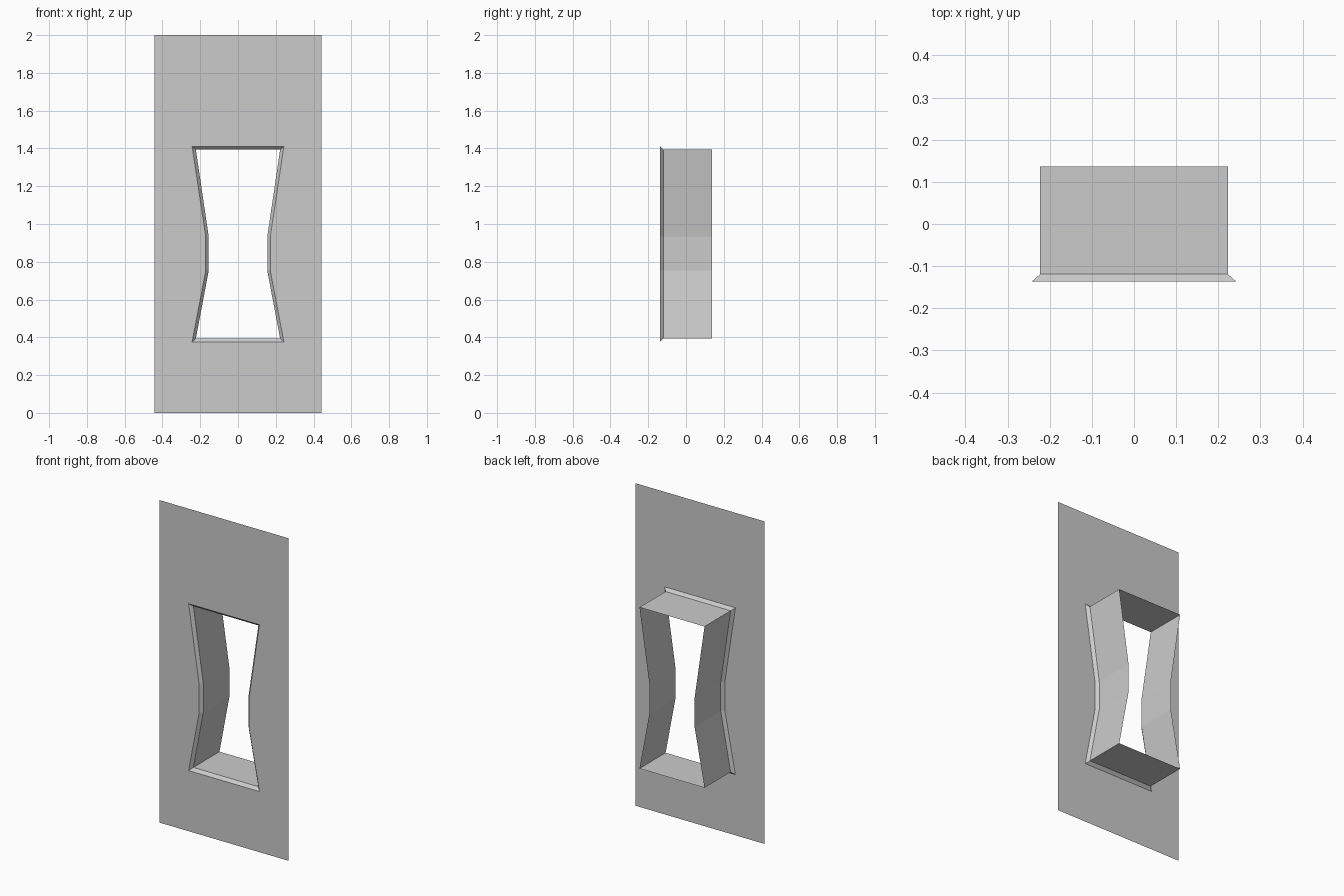
import bpy

if "Cube" in bpy.data.objects:
    bpy.data.objects.remove(bpy.data.objects["Cube"])

FRONT, LIP, BACK = -0.137, -0.119, 0.137


def outline(end, waist, z_levels):
    """Symmetric eight-point outline, counter-clockwise seen from the front."""
    z0, z1, z2, z3 = z_levels
    right = [(end, z0), (waist, z1), (waist, z2), (end, z3)]
    return right + [(-x, z) for x, z in reversed(right)]


def strip(name, loop_a, y_a, loop_b, y_b):
    """Ring of quads joining two outlines at given depths."""
    n = len(loop_a)
    verts = [(x, y_a, z) for x, z in loop_a] + [(x, y_b, z) for x, z in loop_b]
    faces = [(i, (i + 1) % n, n + (i + 1) % n, n + i) for i in range(n)]
    mesh = bpy.data.meshes.new(name)
    mesh.from_pydata(verts, [], faces)
    obj = bpy.data.objects.new(name, mesh)
    bpy.context.collection.objects.link(obj)
    return obj


border = outline(0.443, 0.443, (0.0, 0.753, 0.933, 2.0))
rim = outline(0.243, 0.171, (0.376, 0.753, 0.933, 1.411))
opening = outline(0.223, 0.155, (0.394, 0.753, 0.933, 1.394))

# Flat wall around the hole
strip("wall_panel", border, FRONT, rim, FRONT)
# Sloped edge of the opening
strip("chamfered_rim", rim, FRONT, opening, LIP)
# Open-backed reveal
strip("window_reveal", opening, LIP, opening, BACK)
